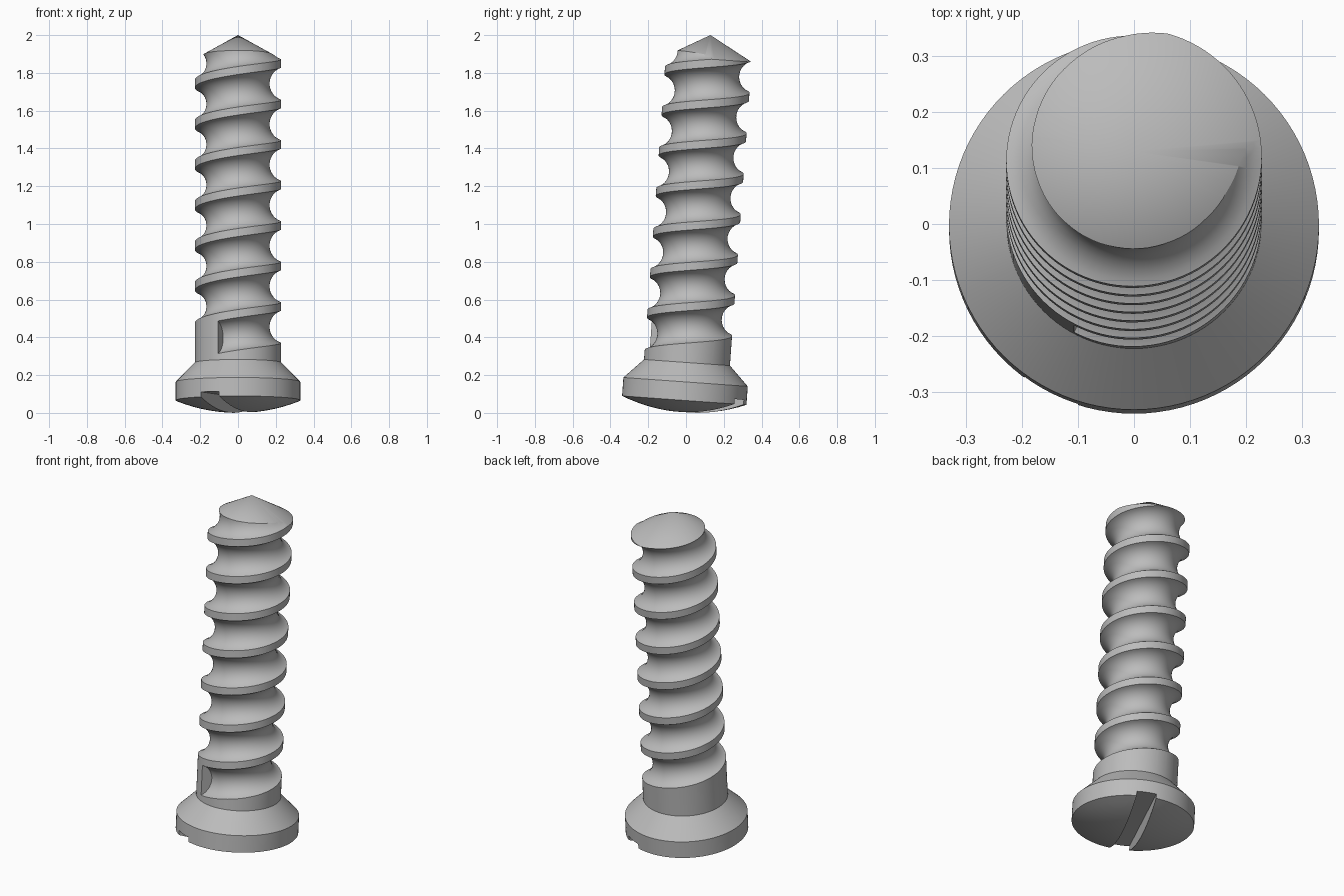
import bpy, bmesh, math
from mathutils import Matrix

cube = bpy.data.objects.get("Cube")
if cube:
    bpy.data.objects.remove(cube, do_unlink=True)

TILT = math.radians(-4.1)
SIDES = 96
PITCH = 0.215
TIP = 2.003

steel = bpy.data.materials.new("grey_metal")
steel.use_nodes = True
steel.diffuse_color = (0.5, 0.5, 0.5, 1)
steel.node_tree.nodes["Principled BSDF"].inputs["Base Color"].default_value = (0.5, 0.5, 0.5, 1)


def make_object(name, bm):
    bmesh.ops.recalc_face_normals(bm, faces=bm.faces)
    mesh = bpy.data.meshes.new(name)
    bm.to_mesh(mesh)
    bm.free()
    obj = bpy.data.objects.new(name, mesh)
    mesh.materials.append(steel)
    bpy.context.collection.objects.link(obj)
    return obj


def bridge(bm, a, b):
    n = len(a)
    for i in range(n):
        bm.faces.new((a[i], a[(i + 1) % n], b[(i + 1) % n], b[i]))


def lathe(name, profile):
    """Closed turned solid; the first and last points lie on the axis."""
    bm = bmesh.new()
    rings = []
    for r, z in profile[1:-1]:
        rings.append([bm.verts.new((r * math.cos(math.tau * i / SIDES),
                                    r * math.sin(math.tau * i / SIDES), z))
                      for i in range(SIDES)])
    for a, b in zip(rings, rings[1:]):
        bridge(bm, a, b)
    for ring, z in ((rings[0], profile[0][1]), (rings[-1], profile[-1][1])):
        pole = bm.verts.new((0, 0, z))
        for i in range(SIDES):
            bm.faces.new((pole, ring[i], ring[(i + 1) % SIDES]))
    return make_object(name, bm)


def helix_cutter(name, start, end, radius, tube, base, steps=72, sides=32):
    """Round tube swept along a helix, angles in turns."""
    bm = bmesh.new()
    count = round((end - start) * steps)
    rings = []
    for k in range(count + 1):
        turn = start + (end - start) * k / count
        ang = math.tau * turn
        ring = []
        for j in range(sides):
            t = math.tau * (j + 0.5) / sides
            r = radius + tube * math.cos(t)
            ring.append(bm.verts.new((r * math.cos(ang), r * math.sin(ang),
                                      base + PITCH * turn + tube * math.sin(t))))
        rings.append(ring)
    for a, b in zip(rings, rings[1:]):
        bridge(bm, a, b)
    bm.faces.new(rings[0])
    bm.faces.new(rings[-1])
    return make_object(name, bm)


def cut(target, cutter):
    mod = target.modifiers.new("cut", "BOOLEAN")
    mod.operation = "DIFFERENCE"
    mod.solver = "EXACT"
    mod.object = cutter
    bpy.context.view_layer.objects.active = target
    bpy.ops.object.modifier_apply(modifier=mod.name)
    bpy.data.objects.remove(cutter, do_unlink=True)


# Screw body: domed head, tapered collar, shank and pointed end
HEAD_R, DOME, SHANK_R = 0.33, 0.064, 0.228
sphere_r = (HEAD_R ** 2 + DOME ** 2) / (2 * DOME)
profile = [(0, 0)]
for i in range(1, 9):
    r = HEAD_R * i / 8
    profile.append((r, sphere_r - math.sqrt(sphere_r ** 2 - r * r)))
profile += [(HEAD_R, 0.162), (SHANK_R, 0.265), (SHANK_R, 1.876), (0, TIP)]
screw = lathe("screw_body", profile)

# Thread groove, starting abruptly above the collar and running out at the point
cut(screw, helix_cutter("thread_cutter", 242 / 360 - 1, 7.15, 0.259, 0.092, 0.455))

# Driver slot across the head
bm = bmesh.new()
bmesh.ops.create_cube(bm, size=1, matrix=Matrix.Rotation(math.radians(63), 4, "Z")
                      @ Matrix.Diagonal((1, 0.108, 0.18, 1)))
cut(screw, make_object("slot_cutter", bm))

# Lean the screw slightly and smooth the turned surfaces
screw.data.transform(Matrix.Translation((0, -0.0138, 0.0023)) @ Matrix.Rotation(TILT, 4, "X"))
bpy.ops.object.select_all(action="DESELECT")
screw.select_set(True)
bpy.context.view_layer.objects.active = screw
bpy.ops.object.shade_smooth_by_angle(angle=math.radians(25))
